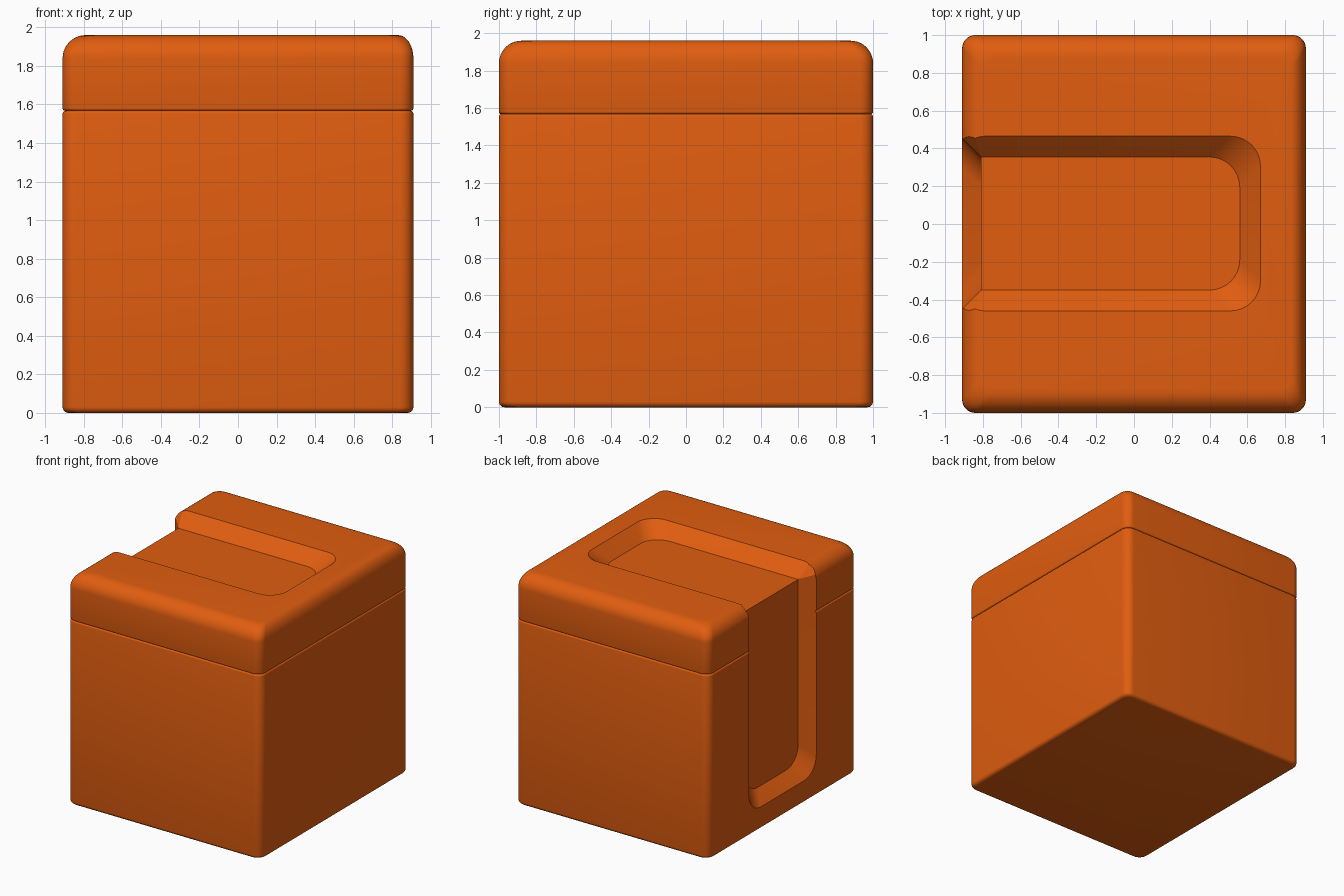
import bpy, bmesh
from math import sin, cos, pi, radians
from mathutils import Matrix

if "Cube" in bpy.data.objects:
    bpy.data.objects.remove(bpy.data.objects["Cube"])


def ring(x0, x1, y0, y1, r, z, n=8):
    """Rounded rectangle at height z."""
    pts = []
    corners = ((x1 - r, y1 - r), (x0 + r, y1 - r), (x0 + r, y0 + r), (x1 - r, y0 + r))
    for k, (cx, cy) in enumerate(corners):
        for i in range(n + 1):
            a = pi / 2 * (k + i / n)
            pts.append((cx + r * cos(a), cy + r * sin(a), z))
    return pts


def loft(name, rings, matrix=Matrix()):
    bm = bmesh.new()
    loops = [[bm.verts.new(p) for p in pts] for pts in rings]
    for a, b in zip(loops, loops[1:]):
        for i in range(len(a)):
            j = (i + 1) % len(a)
            bm.faces.new((a[i], a[j], b[j], b[i]))
    bm.faces.new(loops[0][::-1])
    bm.faces.new(loops[-1])
    bm.transform(matrix)
    bmesh.ops.recalc_face_normals(bm, faces=bm.faces)
    me = bpy.data.meshes.new(name)
    bm.to_mesh(me)
    bm.free()
    ob = bpy.data.objects.new(name, me)
    bpy.context.collection.objects.link(ob)
    return ob


def block(name, z0, z1, low, left, right, side, height, steps):
    """Rounded block: bottom round 'low', top round with its own inset per side."""
    rings = []
    for i in range(5):
        a = pi / 2 * i / 4
        d = low * (1 - sin(a))
        rings.append(ring(-.91 + d, .91 - d, -1 + d, 1 - d, .07, z0 + low * (1 - cos(a))))
    for i in range(steps + 1):
        a = pi / 2 * i / steps
        k = 1 - cos(a)
        rings.append(ring(-.91 + left * k, .91 - right * k, -1 + side * k, 1 - side * k,
                          .07, z1 - height * (1 - sin(a))))
    return loft(name, rings)


def cutter(name, x0, x1, r, z, slope, angle):
    """Flaring channel tool, pointing up and tilted about y."""
    h = .3
    g = h * slope
    return loft(name, [ring(x0, x1, -.35, .355, r, z),
                        ring(x0 - g, x1 + g, -.35 - g, .355 + g, r, z + h)],
                Matrix.Rotation(radians(angle), 4, 'Y'))


# Body and lid
seam = 1.568
body = block("body", 0, seam, .03, .015, .015, .015, .015, 4)
lid = block("lid", seam, 1.96, .012, .12, .08, .12, .12, 10)

# Channel running over the lid and down the left side
cutters = [cutter("top_channel_cutter", -1.4, .56, .16, 1.85, 1, 0),
           cutter("side_channel_cutter", .29, 2.4, .16, .81, 1, -90),
           cutter("corner_channel_cutter", .735 - .25, .735 + .25, .01, 1.883, 1.11, -45)]

mat = bpy.data.materials.new("orange")
mat.diffuse_color = (.75, .11, .005, 1)
mat.use_nodes = True
mat.node_tree.nodes["Principled BSDF"].inputs["Base Color"].default_value = mat.diffuse_color

for ob in (body, lid):
    bpy.ops.object.select_all(action='DESELECT')
    bpy.context.view_layer.objects.active = ob
    ob.select_set(True)
    for c in (cutters if ob is lid else cutters[1:2]):
        m = ob.modifiers.new(c.name, 'BOOLEAN')
        m.operation = 'DIFFERENCE'
        m.solver = 'EXACT'
        m.object = c
        bpy.ops.object.modifier_apply(modifier=m.name)
    ob.data.materials.clear()
    ob.data.materials.append(mat)
    bpy.ops.object.shade_smooth_by_angle(angle=radians(30))

for c in cutters:
    bpy.data.objects.remove(c)
